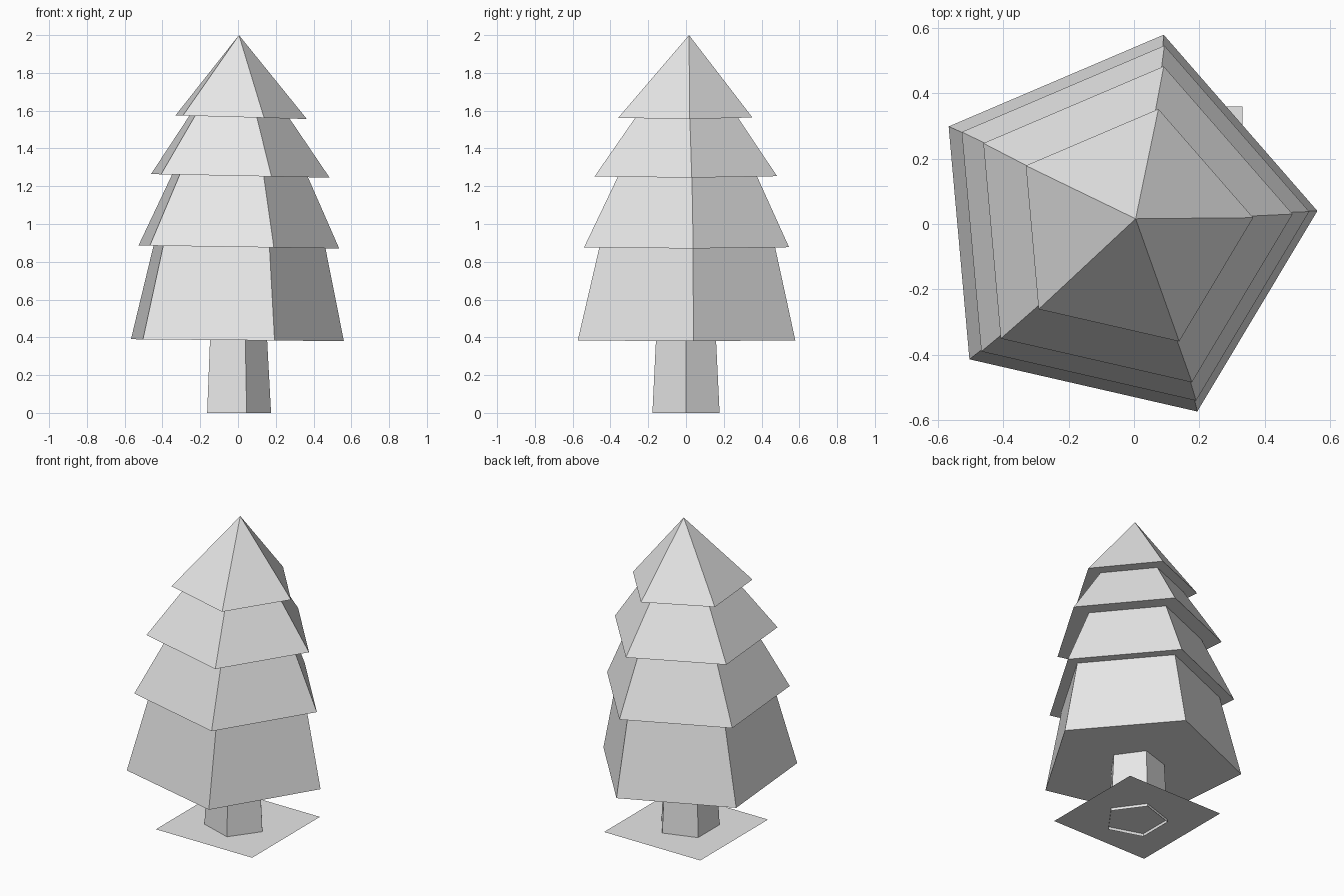
import bpy
import math

cube = bpy.data.objects.get("Cube")
if cube:
    bpy.data.objects.remove(cube, do_unlink=True)

SIDES = 5

grey = bpy.data.materials.new("plain_grey")
grey.use_nodes = True
grey.diffuse_color = (0.8, 0.8, 0.8, 1)
grey.node_tree.nodes["Principled BSDF"].inputs["Base Color"].default_value = (0.8, 0.8, 0.8, 1)


def make_object(name, verts, faces):
    mesh = bpy.data.meshes.new(name)
    mesh.from_pydata(verts, [], faces)
    mesh.materials.append(grey)
    mesh.update()
    obj = bpy.data.objects.new(name, mesh)
    bpy.context.scene.collection.objects.link(obj)
    return obj


def ring(radius, cx, cy, z, lean=0.0, turn=0.0):
    """Five-sided ring whose height drops by lean per unit of x."""
    points = []
    for i in range(SIDES):
        a = math.radians(turn) + math.tau * i / SIDES
        x, y = cx + radius * math.cos(a), cy + radius * math.sin(a)
        points.append((x, y, z - lean * x))
    return points


def band():
    """Side faces joining two consecutive rings."""
    faces = []
    for i in range(SIDES):
        j = (i + 1) % SIDES
        faces.append((i, j, SIDES + j, SIDES + i))
    return faces


bottom_cap = [tuple(reversed(range(SIDES)))]

# Trunk: tapered open tube
make_object("trunk",
            ring(0.187, -0.012, 0, 0) + ring(0.167, -0.013, 0, 0.39),
            band())

# Ground plate around the trunk foot
x0, x1, y0, y1, z = -0.354, 0.332, -0.33, 0.36, 0.018
make_object("ground_plate",
            [(x0, y0, z), (x1, y0, z), (x1, y1, z), (x0, y1, z)],
            [(0, 1, 2, 3)])

# Foliage tiers: bottom ring and top ring as radius, x, y
levels = [(0.385, 0.009), (0.8785, 0.015), (1.255, 0.02), (1.566, 0.028)]
bottoms = [(0.608, -0.045, -0.014), (0.573, -0.035, -0.013),
           (0.51, -0.023, -0.015), (0.375, -0.009, -0.014)]
tops = [(0.491, -0.026, -0.007), (0.388, -0.016, -0.003), (0.286, -0.012, -0.005)]
names = ["lower_tier", "second_tier", "third_tier"]

for i, name in enumerate(names):
    make_object(name,
                ring(*bottoms[i], *levels[i], turn=5.1)
                + ring(*tops[i], *levels[i + 1], turn=5.1),
                band() + bottom_cap)

# Pointed top tier
make_object("top_tier",
            ring(*bottoms[3], *levels[3], turn=5.1) + [(0.005, 0.016, 2.0)],
            [(i, (i + 1) % SIDES, SIDES) for i in range(SIDES)] + bottom_cap)
